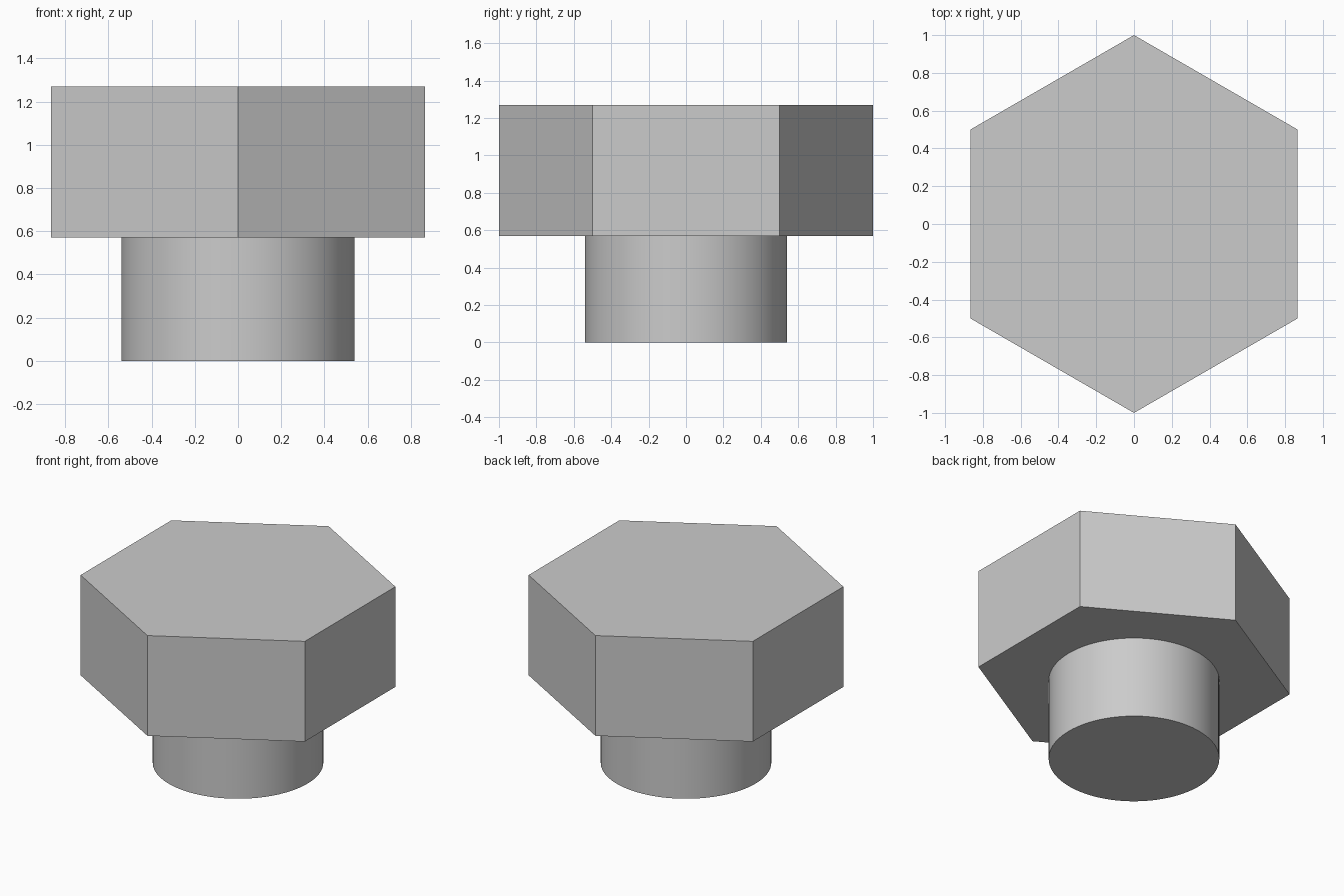
import bpy
import bmesh
import math

cube = bpy.data.objects.get("Cube")
if cube:
    bpy.data.objects.remove(cube, do_unlink=True)

# Plain grey metal
GREY = (0.6, 0.6, 0.6, 1.0)
metal = bpy.data.materials.new("grey_metal")
metal.use_nodes = True
metal.diffuse_color = GREY
metal.node_tree.nodes["Principled BSDF"].inputs["Base Color"].default_value = GREY


def prism(name, sides, radius, bottom, top):
    """Upright prism with one corner on the +y axis."""
    bm = bmesh.new()
    ring = []
    for i in range(sides):
        a = math.pi / 2 + math.tau * i / sides
        ring.append(bm.verts.new((radius * math.cos(a), radius * math.sin(a), bottom)))
    base = bm.faces.new(ring)
    result = bmesh.ops.extrude_face_region(bm, geom=[base], use_keep_orig=True)
    raised = [v for v in result["geom"] if isinstance(v, bmesh.types.BMVert)]
    bmesh.ops.translate(bm, verts=raised, vec=(0, 0, top - bottom))
    bmesh.ops.recalc_face_normals(bm, faces=bm.faces)
    mesh = bpy.data.meshes.new(name)
    bm.to_mesh(mesh)
    bm.free()
    mesh.materials.append(metal)
    obj = bpy.data.objects.new(name, mesh)
    bpy.context.collection.objects.link(obj)
    return obj


# Six-sided head on top of a round shank
head = prism("hex_head", 6, 1.0, 0.57, 1.27)
shank = prism("round_shank", 96, 0.54, 0.0, 0.57)

# Smooth the shank wall, keeping its rim sharp
bpy.ops.object.select_all(action="DESELECT")
shank.select_set(True)
bpy.context.view_layer.objects.active = shank
bpy.ops.object.shade_smooth_by_angle(angle=math.radians(30))
